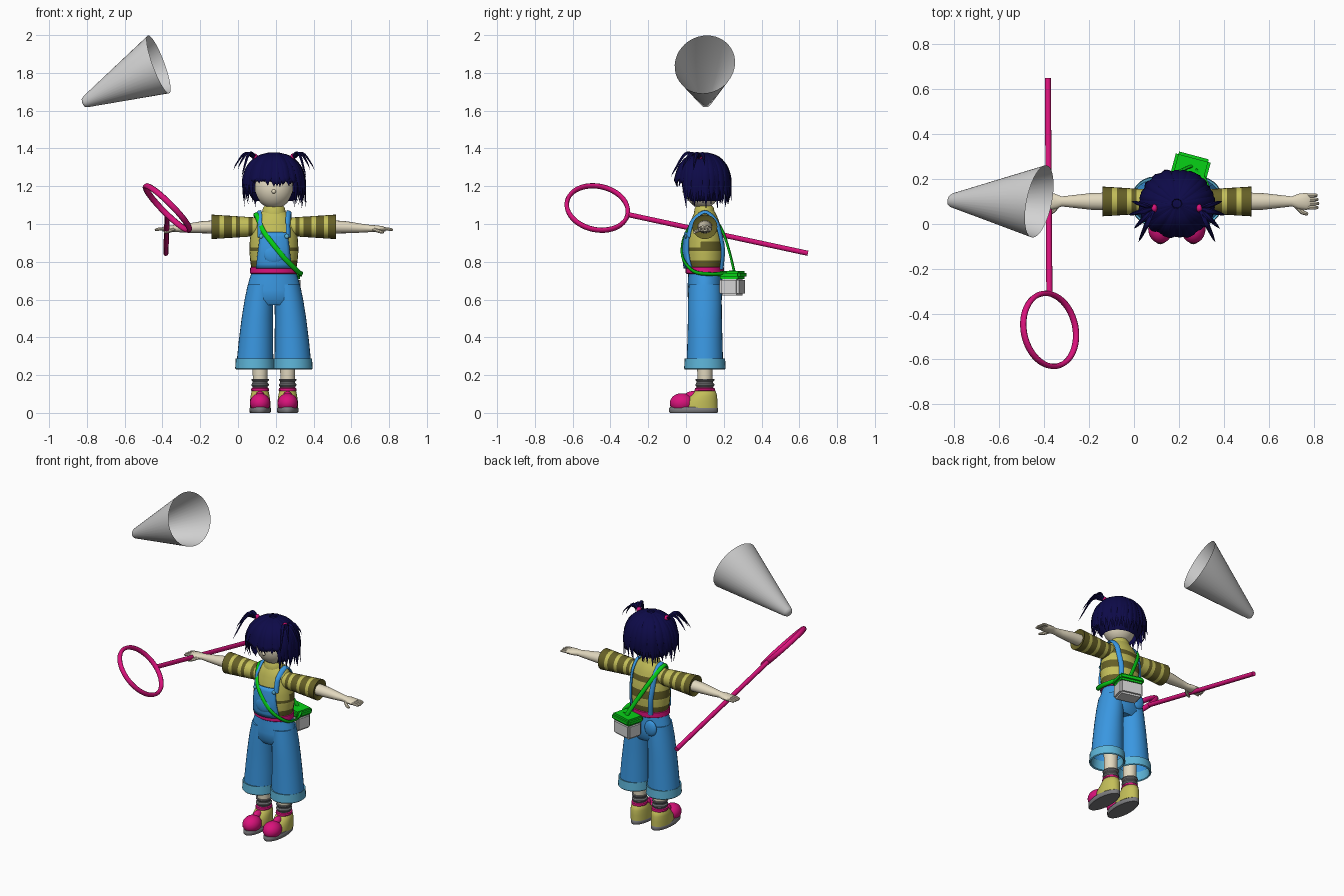
import bpy, bmesh, random
from math import sin, cos, pi, sqrt, radians
from mathutils import Vector as V, Matrix

random.seed(4)
if "Cube" in bpy.data.objects:
    bpy.data.objects.remove(bpy.data.objects["Cube"])
BODY = V((0.19, 0.1, 0))          # the figure stands beside the origin
X, Y, Z = V((1, 0, 0)), V((0, 1, 0)), V((0, 0, 1))


def material(name, *rgb):
    m = bpy.data.materials.new(name)
    m.use_nodes = True
    m.diffuse_color = (*rgb, 1)
    m.node_tree.nodes["Principled BSDF"].inputs["Base Color"].default_value = (*rgb, 1)
    return m


SKIN = material("skin", .76, .69, .52)
HAIR = material("navy hair", .004, .003, .065)
SHIRT = material("olive yellow", .55, .52, .1)
DARK = material("dark olive", .13, .115, .02)
BLUE = material("denim blue", .042, .31, .75)
PALE = material("pale denim", .11, .46, .69)
PINK = material("hot pink", .7, .006, .2)
GREEN = material("bright green", .002, .64, .008)
LIGHT = material("light grey", .65, .65, .65)
GREY = material("dark grey", .2, .2, .21)


def make(name, bm, mats, at=BODY, rule=None, angle=40):
    """Turn a bmesh into an object; rule gives a material index from a face centre."""
    bmesh.ops.recalc_face_normals(bm, faces=bm.faces)
    if rule:
        for f in bm.faces:
            f.material_index = rule(f.calc_center_median())
    me = bpy.data.meshes.new(name)
    bm.to_mesh(me)
    bm.free()
    ob = bpy.data.objects.new(name, me)
    for m in mats:
        me.materials.append(m)
    ob.location = at
    bpy.context.collection.objects.link(ob)
    bpy.ops.object.select_all(action='DESELECT')
    ob.select_set(True)
    bpy.context.view_layer.objects.active = ob
    bpy.ops.object.shade_smooth_by_angle(angle=radians(angle))
    return ob


def loft(bm, rings, n=24, caps=(True, True)):
    """rings: (centre, half-axis vector, half-axis vector)"""
    rows = [[bm.verts.new(c + a * cos(2 * pi * i / n) + b * sin(2 * pi * i / n))
             for i in range(n)] for c, a, b in rings]
    for p, q in zip(rows, rows[1:]):
        for i in range(n):
            bm.faces.new((p[i], p[(i + 1) % n], q[(i + 1) % n], q[i]))
    for row, cap in zip((rows[0], rows[-1]), caps):
        if cap:
            bm.faces.new(row)
    return bm


def stack(name, secs, mats, cx=0, caps=(True, True), n=28, rule=None):
    """Upright loft from (z, half width, half depth, centre y)"""
    rings = [(V((cx, cy, z)), X * rx, Y * ry) for z, rx, ry, cy in secs]
    return make(name, loft(bmesh.new(), rings, n, caps), mats, rule=rule)


def sweep(bm, pts, w, t, hint, taper=lambda u: 1, n=8, steps=5):
    """Smooth strap through pts; hint(p) is the outward direction."""
    p = [V(q) for q in pts]
    p = [p[0] * 2 - p[1]] + p + [p[-1] * 2 - p[-2]]
    path = []
    for i in range(1, len(p) - 2):
        a, b, c, d = p[i - 1:i + 3]
        for k in range(steps):
            s = k / steps
            path.append(.5 * (2 * b + (c - a) * s + (2 * a - 5 * b + 4 * c - d) * s ** 2
                              + (3 * b - a - 3 * c + d) * s ** 3))
    path.append(p[-2])
    rings, last = [], len(path) - 1
    for i, q in enumerate(path):
        tan = (path[min(i + 1, last)] - path[max(i - 1, 0)]).normalized()
        side = tan.cross(hint(q)).normalized()
        k = taper(i / last)
        rings.append((q, side * w * k, side.cross(tan) * t * k))
    return loft(bm, rings, n)


def ball(bm, c, r, seg=24):
    bmesh.ops.create_uvsphere(bm, u_segments=seg, v_segments=seg // 2, radius=1,
                              matrix=Matrix.Translation(c) @ Matrix.Diagonal((*r, 1)))
    return bm


def box(name, c, size, mat, rot=0, bevel=.012):
    bm = bmesh.new()
    bmesh.ops.create_cube(bm, size=1, matrix=Matrix.Translation(c)
                          @ Matrix.Rotation(rot, 4, 'Z') @ Matrix.Diagonal((*size, 1)))
    bmesh.ops.bevel(bm, geom=bm.edges[:], offset=bevel, segments=2, affect='EDGES')
    return make(name, bm, [mat])


# Torso with stripes, and a helper that finds its surface
TORSO = [(.74, .115, .09), (.8, .125, .1), (.86, .13, .103), (.92, .127, .097),
         (.98, .118, .085), (1.03, .1, .07), (1.06, .07, .055), (1.075, .05, .045)]


def torso_at(z):
    for (z0, a0, b0), (z1, a1, b1) in zip(TORSO, TORSO[1:]):
        if z <= z1:
            k = (z - z0) / (z1 - z0)
            return a0 + (a1 - a0) * k, b0 + (b1 - b0) * k
    return TORSO[-1][1:]


def on_torso(x, z, side, off):
    a, b = torso_at(z)
    return V((x, side * (b * sqrt(max(0, 1 - (x / a) ** 2)) + off), z))


stack("torso", [(.74 + i * .0168, *torso_at(.74 + i * .0168), 0) for i in range(21)], [SHIRT, DARK],
      rule=lambda c: int((c.z - .78) % .085 < .035 and c.z < 1.02 and (c.y > -.03 or c.z < .88)))
stack("collar", [(1.03, .062, .054, -.003), (1.055, .064, .056, -.003), (1.085, .058, .05, -.003),
                 (1.095, .05, .044, -.003), (1.06, .045, .04, -.003)], [SHIRT])

# Dungarees: seat, flared legs, turned cuffs
stack("trouser_seat", [(.755, .115, .088, 0), (.7, .132, .09, 0), (.65, .145, .093, 0),
                       (.6, .15, .09, 0), (.57, .13, .07, 0)], [BLUE])
for s, side in ((-1, "right"), (1, "left")):
    rings = [(.68, .07, .085, .068), (.6, .076, .089, .079), (.5, .083, .09, .088),
             (.38, .091, .093, .095), (.27, .097, .096, .1)]
    bm = loft(bmesh.new(), [(V((s * cx, 0, z)), X * a, Y * b) for z, a, b, cx in rings],
              28, (True, False))
    make(side + "_trouser_leg", bm, [BLUE])
    stack(side + "_cuff", [(.285, .096, .096, 0), (.288, .102, .107, 0), (.235, .105, .11, 0),
                           (.23, .1, .106, 0), (.235, .094, .098, 0), (.29, .09, .09, 0)],
          [PALE], s * .1, (False, False))

# Belt with loops
bm = loft(bmesh.new(), [(Z * z, X * a, Y * b) for z, a, b in
                        ((.735, .118, .095), (.74, .127, .102), (.77, .125, .102), (.775, .11, .09))], 32)
bm.faces.ensure_lookup_table()
for f in bm.faces[:96]:
    f.material_index = int(f.index % 4 == 1)
make("belt", bm, [PINK, BLUE])

# Bib following the chest, with pocket, straps and buttons
bm = bmesh.new()
grid = [[bm.verts.new(on_torso((.092 - .022 * j / 8) * (i / 5 - 1), .765 + .19 * j / 8, -1, .011))
         for i in range(11)] for j in range(9)]
for p, q in zip(grid, grid[1:]):
    for i in range(10):
        bm.faces.new((p[i], p[i + 1], q[i + 1], q[i]))
bib = make("bib", bm, [BLUE])
solid = bib.modifiers.new("thickness", 'SOLIDIFY')
solid.thickness, solid.offset = .014, 0
make("bib_pocket", ball(bmesh.new(), (0, -.108, .84), (.055, .016, .05)), [BLUE])
make("back_pocket", ball(bmesh.new(), (-.065, .085, .67), (.042, .018, .05)), [BLUE])
for s, side in ((-1, "right"), (1, "left")):
    pts = [on_torso(s * .075, z, -1, .012) for z in (.93, .98, 1.02)]
    pts += [V((s * .08, 0, 1.064))]
    pts += [on_torso(s * x, z, 1, .01) for x, z in ((.08, 1.02), (.078, .95), (.072, .86), (.065, .76))]
    make(side + "_strap", sweep(bmesh.new(), pts, .015, .007, lambda p: p - Z * .9), [BLUE])
    make(side + "_button", ball(bmesh.new(), on_torso(s * .068, .935, -1, .022), (.012, .007, .012), 12), [PALE])

# Arms: striped sleeves, forearms, hands
for s, side in ((-1, "right"), (1, "left")):
    rings = []
    for i in range(13):
        k = i / 12
        rings.append((V((s * (.07 + .26 * k), 0, .985)), Y * (.05 + .016 * k), Z * (.048 + .017 * k)))
    rings.append((V((s * .32, 0, .985)), Y * .05, Z * .05))
    make(side + "_sleeve", loft(bmesh.new(), rings), [SHIRT, DARK],
         rule=lambda c: int(abs(c.x) > .11 and (abs(c.x) - .07) % .065 > .0325))
    arm = [(.29, .04, .036, .985), (.38, .037, .032, .983), (.46, .028, .024, .978), (.51, .022, .019, .976),
           (.54, .034, .018, .975), (.575, .038, .016, .973), (.59, .03, .011, .972)]
    bm = loft(bmesh.new(), [(V((s * x, 0, z)), Y * a, Z * b) for x, a, b, z in arm], 16)
    for j in range(4):
        y = (j - 1.5) * .018
        sweep(bm, [(s * .57, y * .9, .973), (s * .605, y, .973), (s * (.63 - .004 * abs(j - 1)), y, .968)],
              .0095, .009, lambda p: Z, lambda u: 1 - .4 * u ** 3)
    sweep(bm, [(s * .53, -.02, .972), (s * .555, -.046, .962), (s * .58, -.056, .955)],
          .011, .01, lambda p: Z, lambda u: 1 - .4 * u ** 3)
    make(side + "_arm_and_hand", bm, [SKIN])

# Shins, wrinkled socks, shoes
for s, side in ((-1, "right"), (1, "left")):
    x = s * .073
    stack(side + "_shin", [(.1, .036, .036, 0), (.2, .039, .04, 0), (.42, .045, .045, 0)], [SKIN], x)
    stack(side + "_sock", [(.11 + .007 * i, .04 + .006 * (i % 4 in (1, 2)), .044 + .006 * (i % 4 in (1, 2)), 0)
                           for i in range(11)], [GREY], x)
    stack(side + "_sole", [(0, .052, .125, -.06), (.006, .057, .13, -.06), (.024, .057, .13, -.06),
                           (.03, .052, .125, -.06)], [GREY], x)
    stack(side + "_shoe_upper", [(.025, .054, .092, -.025), (.06, .054, .088, -.022), (.09, .05, .073, -.008),
                                 (.115, .045, .055, .002), (.122, .038, .045, .002)], [SHIRT], x)
    stack(side + "_shoe_lining", [(.112, .043, .052, 0), (.12, .048, .055, 0), (.13, .046, .052, 0),
                                  (.135, .038, .042, 0)], [PINK], x)
    bm = ball(bmesh.new(), (x, -.122, .052), (.054, .064, .052))
    ball(bm, (x, -.062, .09), (.024, .045, .026), 16)
    make(side + "_toe_cap", bm, [PINK])

# Head
bm = ball(bmesh.new(), (0, -.012, 1.19), (.102, .093, .108), 32)
ball(bm, (0, -.105, 1.172), (.012, .014, .012), 12)
make("head", bm, [SKIN])
stack("neck", [(1.04, .04, .038, 0), (1.13, .04, .038, 0)], [SKIN])

# Hair: cap, layered locks and two small tied tufts
MID = V((0, -.01, 1.225))
bm = ball(bmesh.new(), MID, (.147, .132, .146), 32)
low = [f for f in bm.faces if f.calc_center_median().z <
       (1.215 if f.calc_center_median().y < -.085 else 1.13)]
bmesh.ops.delete(bm, geom=low, context='FACES')
make("hair_cap", bm, [HAIR])
bm = bmesh.new()
for layer in range(2):
    for i in range(30):
        phi = 2 * pi * (i + layer / 2) / 30
        front = cos(phi) > .74
        k = random.uniform(.97, 1.05)
        end = random.uniform(1.195, 1.225) if front else random.uniform(1.08, 1.13) + .02 * layer
        out = V((.155 * sin(phi), -.14 * cos(phi), 0)) * k
        pts = [MID + out * sin(radians(a)) + Z * .152 * cos(radians(a)) for a in (8, 32, 58, 82)]
        mid_z = (pts[-1].z + end) / 2
        flare = random.uniform(.92, 1.1)
        pts += [MID + out * 1.03 + Z * (mid_z - MID.z), MID + out * flare + Z * (end - MID.z)]
        sweep(bm, pts, .023, .009, lambda p: p - MID, lambda u: max(.06, min(1, .5 + 2 * u, 2.6 * (1 - u))), 6, 3)
make("hair_locks", bm, [HAIR])
for s, side in ((-1, "right"), (1, "left")):
    root = V((s * .1, -.03, 1.35))
    bm = bmesh.new()
    for ex, ey, ez in ((.215, -.06, 1.285), (.17, -.18, 1.25), (.2, 0, 1.31), (.19, -.12, 1.29)):
        tip = V((s * ex, ey, ez))
        top = root.lerp(tip, .45)
        top.z = 1.375
        sweep(bm, [root, top, root.lerp(tip, .85) + Z * .025, tip], .012, .006, lambda p: p - MID,
              lambda u: max(.1, min(1, 1.6 * (1 - u))), 6)
    make(side + "_tuft", bm, [HAIR])
    make(side + "_hair_tie", ball(bmesh.new(), root + Z * .006, (.014, .018, .017), 12), [PINK])

# Shoulder bag
TURN = radians(-15)
box("bag_body", (.06, .145, .668), (.145, .105, .095), LIGHT, TURN)
box("bag_flap", (.06, .145, .731), (.16, .122, .042), GREEN, TURN)
loop = [V((.06, .155, .75)), V((.0, .128, .86)), V((-.06, .09, .97)), V((-.095, .03, 1.045)),
        V((-.09, -.035, 1.045)), V((-.06, -.09, .97)), V((-.01, -.118, .9)), V((.06, -.115, .815)),
        V((.125, -.06, .75)), V((.145, .02, .735)), V((.12, .1, .738)), V((.08, .14, .745))]
make("bag_strap", sweep(bmesh.new(), loop, .013, .007, lambda p: p - Z * .88), [GREEN])

# Hoop on a pole
start, end = V((-.382, .645, .845)), V((-.375, -.308, 1.05))
d = (end - start).normalized()
u = V((.72, -.15, -.69))
u = (u - d * u.dot(d)).normalized()
hub, normal = end + d * .165, d.cross(u)
make("hoop_pole", loft(bmesh.new(), [(p, u * .014, normal * .014) for p in (start, end)], 12), [PINK], V())
bm = bmesh.new()
rows = []
for i in range(48):
    r = d * cos(i * pi / 24) + u * sin(i * pi / 24)
    rows.append([bm.verts.new(hub + r * (.164 + .012 * cos(j * pi / 4)) + normal * .016 * sin(j * pi / 4))
                 for j in range(8)])
for i in range(48):
    p, q = rows[i], rows[(i + 1) % 48]
    for j in range(8):
        bm.faces.new((p[j], p[(j + 1) % 8], q[(j + 1) % 8], q[j]))
make("hoop", bm, [PINK], V(), angle=60)

# Open cone floating above, with a rounded tip
n = V((.92, -.19, .34)).normalized()
a = n.cross(Z).normalized()
b = a.cross(n)
tip, mouth = V((-.822, .106, 1.64)), V((-.42, .1, 1.845))
make("cone", loft(bmesh.new(), [(tip.lerp(mouth, k), a * r, b * r) for k, r in
                                ((0, .012), (.008, .022), (.035, .031), (1, .163))], 40, (True, False)),
     [LIGHT], V(), angle=60)
